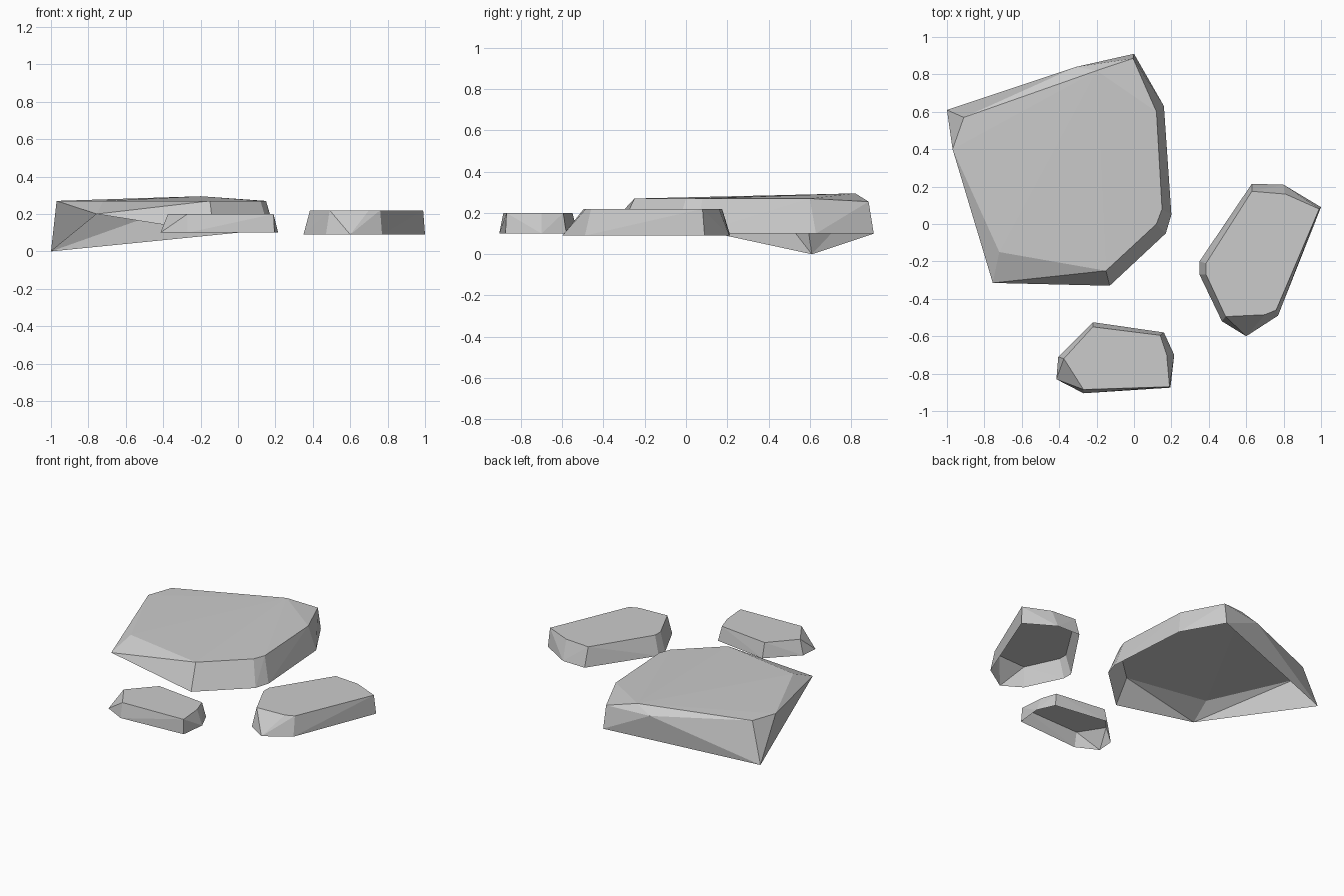
import bpy, bmesh

if "Cube" in bpy.data.objects:
    bpy.data.objects.remove(bpy.data.objects["Cube"])


def rock(name, top, rim):
    """Faceted shell: hull between a top outline and a rim, open underneath."""
    bm = bmesh.new()
    for p in top:
        bm.verts.new(p)
    rim_verts = {bm.verts.new(p) for p in rim}
    bmesh.ops.convex_hull(bm, input=bm.verts[:])
    # open the underside: faces touching only rim points
    under = [f for f in bm.faces if all(v in rim_verts for v in f.verts)]
    bmesh.ops.delete(bm, geom=under, context='FACES')
    bmesh.ops.delete(bm, geom=[v for v in bm.verts if not v.link_faces], context='VERTS')
    # merge flat triangles into single facets
    bmesh.ops.dissolve_limit(bm, angle_limit=0.01, verts=bm.verts[:], edges=bm.edges[:])
    me = bpy.data.meshes.new(name)
    bm.to_mesh(me)
    bm.free()
    ob = bpy.data.objects.new(name, me)
    bpy.context.collection.objects.link(ob)


def level(points, z):
    return [(x, y, z) for x, y in points]


# large slab with a low corner and a raised back ridge
rock("large_rock",
     level([(-.97, .40), (-.91, .57), (-.72, -.15), (-.15, -.25), (.12, 0),
            (.15, .08), (.12, .60), (-.01, .75)], .27)
     + [(-.20, .82, .295), (-.31, .84, .245), (-.005, .885, .255)],
     level([(0, .91), (.16, .63), (.20, .05), (.17, -.05), (-.13, -.33)], .10)
     + [(-1, .61, 0), (-.755, -.315, .20)])

# medium rock on the right
rock("medium_rock",
     level([(.63, .175), (.81, .16), (.99, .08), (.76, -.46), (.70, -.485),
            (.49, -.495), (.385, -.27), (.385, -.21)], .22),
     level([(.63, .215), (.80, .21), (1, .09), (.77, -.49), (.60, -.60),
            (.47, -.52), (.35, -.27), (.35, -.20)], .09))

# small rock in front
rock("small_rock",
     level([(-.22, -.55), (.14, -.595), (.175, -.70), (.19, -.87),
            (-.27, -.885), (-.375, -.72)], .20),
     level([(-.22, -.525), (.16, -.58), (.215, -.70), (.195, -.875),
            (-.27, -.905), (-.415, -.83), (-.405, -.71)], .10))
